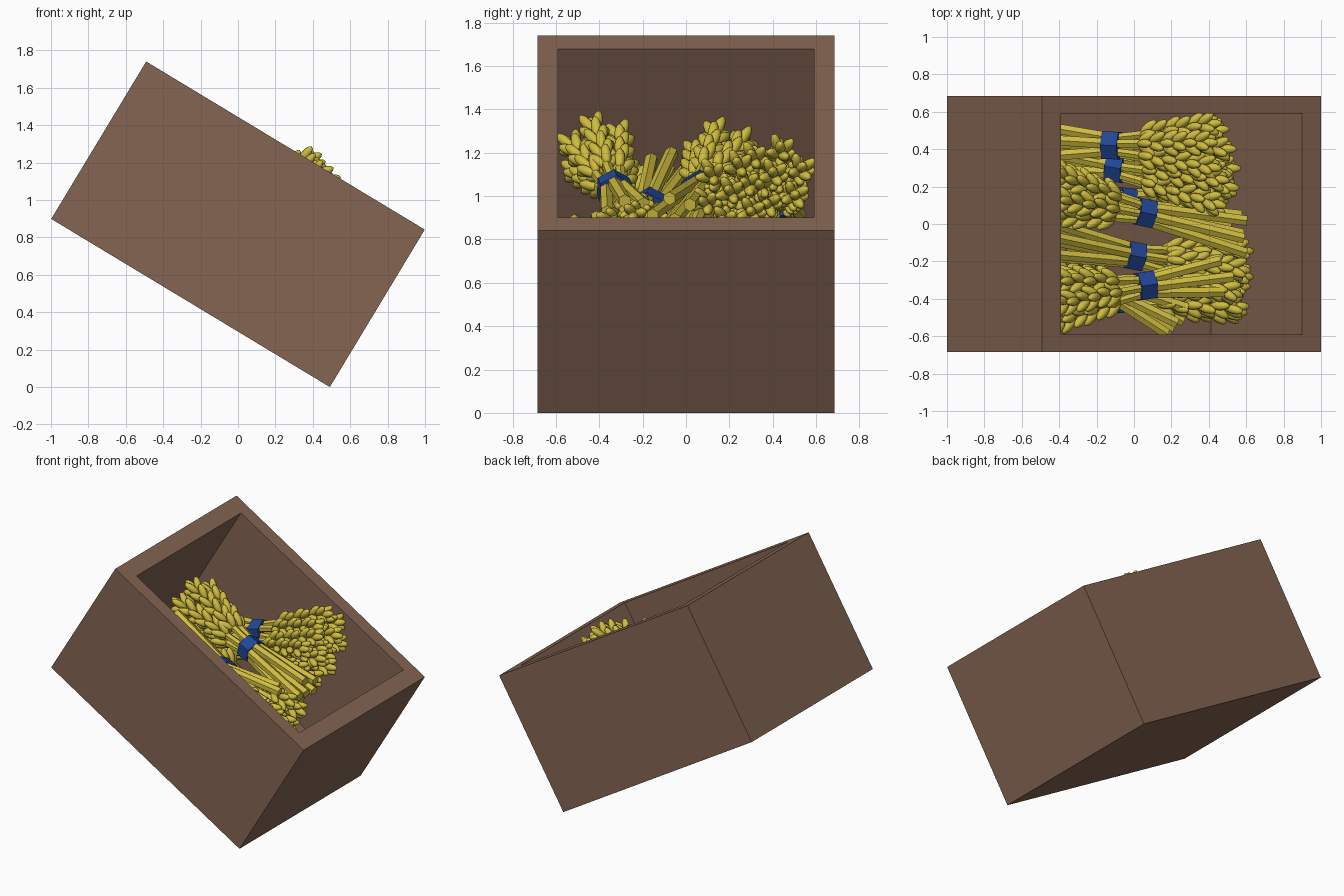
import bpy, bmesh, random
from math import radians, cos, sin, tau
from mathutils import Vector, Matrix

if "Cube" in bpy.data.objects:
    bpy.data.objects.remove(bpy.data.objects["Cube"])

random.seed(4)


def material(name, rgb):
    m = bpy.data.materials.new(name)
    m.diffuse_color = (*rgb, 1)
    m.use_nodes = True
    m.node_tree.nodes["Principled BSDF"].inputs["Base Color"].default_value = m.diffuse_color
    return m


WOOD = material("brown_wood", (0.23, 0.13, 0.085))
STRAW = material("straw", (0.62, 0.50, 0.05))
BLUE = material("blue_ribbon", (0.015, 0.06, 0.30))


def finish(name, bm, mat):
    me = bpy.data.meshes.new(name)
    bm.to_mesh(me)
    bm.free()
    me.materials.append(mat)
    ob = bpy.data.objects.new(name, me)
    bpy.context.collection.objects.link(ob)
    return ob


def aim(pos, direction):
    """Matrix at pos with local z along direction."""
    return Matrix.Translation(pos) @ direction.to_track_quat('Z', 'Y').to_matrix().to_4x4()


def rod(bm, a, b, r, sides=6):
    d = b - a
    bmesh.ops.create_cone(bm, cap_ends=True, segments=sides, radius1=r, radius2=r,
                          depth=d.length, matrix=aim((a + b) / 2, d))


def grain(bm, pos, direction, length=0.115, width=0.05):
    m = aim(pos, direction) @ Matrix.Diagonal((width / 2, width / 2, length / 2, 1))
    new = bmesh.ops.create_uvsphere(bm, u_segments=8, v_segments=6, radius=1, matrix=m)
    for v in new['verts']:
        for f in v.link_faces:
            f.smooth = True


def ear(bm, a, b, rows=6):
    """Rows of four grains leaning outward along a to b, with one at the tip."""
    axis = (b - a).normalized()
    frame = aim(Vector(), axis).to_3x3()
    for i in range(rows):
        p = a.lerp(b, (i + 0.3) / rows)
        for k in range(4):
            t = tau * k / 4 + (i % 2) * 0.5
            out = frame @ Vector((cos(t), sin(t), 0))
            grain(bm, p + out * 0.035, axis * 0.85 + out * 0.5)
    grain(bm, b - axis * 0.02, axis)


def sheaf(number, band, direction, stalk=0.5, reach=0.68):
    """Tied bundle: stalks flare one way from the band, ears fan out the other."""
    frame = aim(Vector(band), Vector(direction))
    bm = bmesh.new()
    for k in range(7):
        t = tau * k / 6 + 0.3
        ring = 0 if k == 6 else 1
        c, s = cos(t) * ring, sin(t) * ring

        def at(r, z):
            return frame @ Vector((c * r, s * r, z))

        low = -stalk * random.uniform(0.85, 1.03)
        top = reach * (random.uniform(0.88, 0.97) if ring else 1.0)
        rod(bm, at(0.10, low), at(0.042, 0), 0.031)
        rod(bm, at(0.042, 0), at(0.07, 0.2), 0.024)
        rod(bm, at(0.07, 0.2), at(0.14, top - 0.05), 0.012)
        ear(bm, at(0.068, 0.19), at(0.14, top - 0.03))
    finish(f"wheat_sheaf_{number}", bm, STRAW)

    # ribbon around the waist
    bm = bmesh.new()
    bmesh.ops.create_cone(bm, cap_ends=True, segments=6, radius1=0.085, radius2=0.085,
                          depth=0.09, matrix=frame)
    finish(f"sheaf_band_{number}", bm, BLUE)


# tilted open crate
L, W, H = 1.74, 1.37, 0.983
bm = bmesh.new()
bmesh.ops.create_cube(bm, size=1, matrix=Matrix.Diagonal((L, W, H, 1)))
bm.faces.ensure_lookup_table()
top = max(bm.faces, key=lambda f: f.calc_center_median().z)
bmesh.ops.inset_individual(bm, faces=[top], thickness=0.1)
for v in top.verts:
    v.co.x = (L / 2 - 0.118) * (1 if v.co.x > 0 else -1)
    v.co.y = (W / 2 - 0.095) * (1 if v.co.y > 0 else -1)
floor = bmesh.ops.extrude_discrete_faces(bm, faces=[top])['faces'][0]
for v in floor.verts:
    v.co.z = -H / 2 + 0.04
bmesh.ops.recalc_face_normals(bm, faces=bm.faces)
crate = finish("crate", bm, WOOD)
crate.rotation_euler.y = radians(31.1)
crate.location.z = 0.87

# sheaves: band position, direction toward the ears, stalk length
SHEAVES = [
    ((-0.12, 0.42, 0.97), (0.66, -0.02, 0.15), 0.45),
    ((-0.10, 0.30, 0.90), (0.72, -0.12, 0.15), 0.43),
    ((0.00, -0.17, 0.95), (0.60, -0.11, -0.20), 0.54),
    ((0.06, 0.06, 1.03), (-0.60, 0.13, 0.16), 0.58),
    ((0.06, -0.33, 1.03), (-0.60, -0.09, 0.20), 0.45),
    ((-0.10, -0.36, 0.82), (-0.50, 0.22, 0.15), 0.40),
    ((-0.05, -0.40, 0.75), (0.60, 0.06, -0.10), 0.42),
    ((-0.05, 0.12, 0.70), (-0.60, 0.08, 0.30), 0.45),
]
for n, (band, direction, stalk) in enumerate(SHEAVES, 1):
    sheaf(n, band, direction, stalk)
